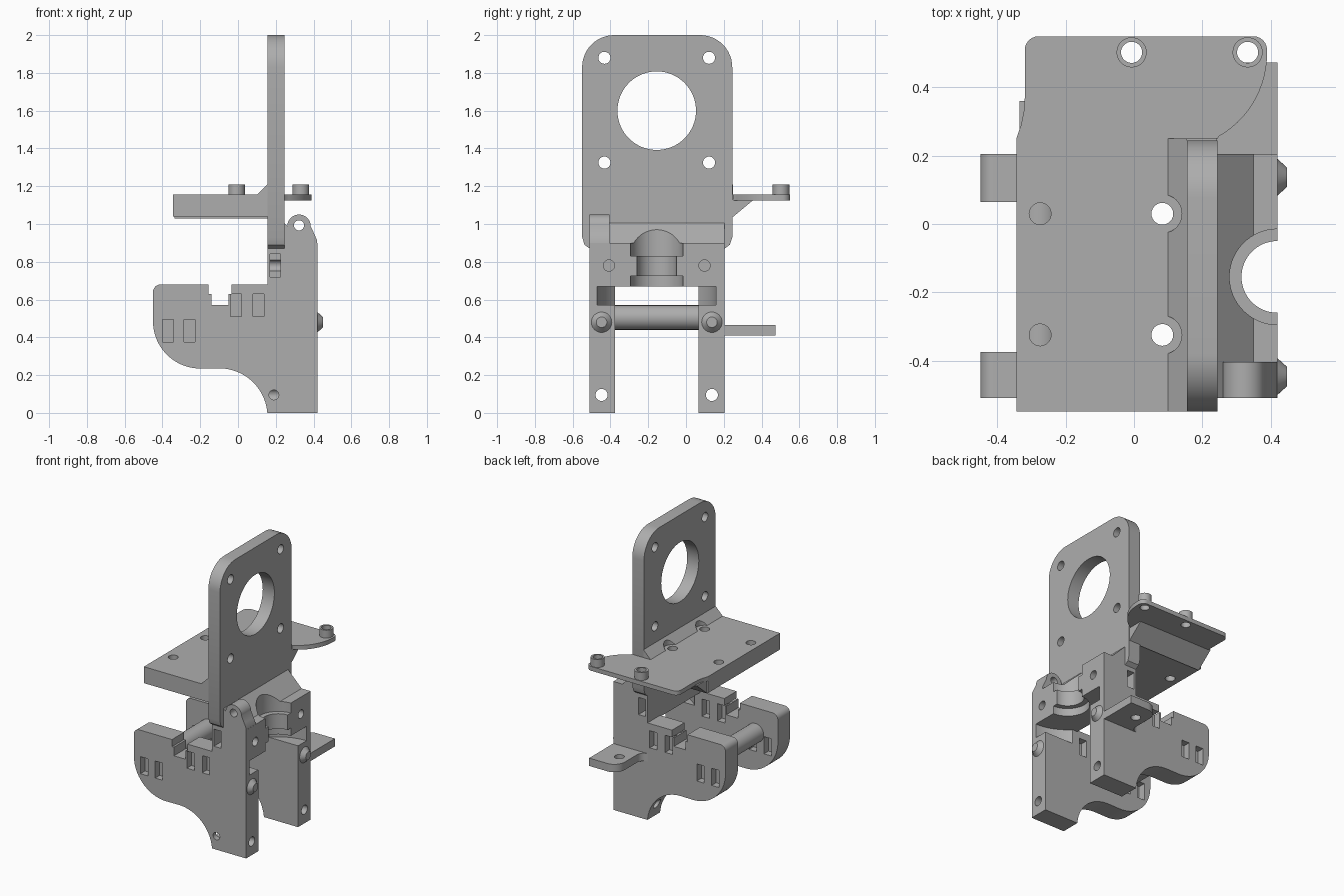
import bpy, bmesh
from math import cos, sin, radians
from mathutils import Matrix

old = bpy.data.objects.get("Cube")
if old:
    bpy.data.objects.remove(old, do_unlink=True)

grey = bpy.data.materials.new("plain grey")
grey.use_nodes = True
grey.diffuse_color = (0.42, 0.42, 0.42, 1)
grey.node_tree.nodes["Principled BSDF"].inputs["Base Color"].default_value = grey.diffuse_color


def finish(name, bm):
    bmesh.ops.recalc_face_normals(bm, faces=bm.faces)
    me = bpy.data.meshes.new(name)
    bm.to_mesh(me)
    bm.free()
    me.materials.append(grey)
    ob = bpy.data.objects.new(name, me)
    bpy.context.collection.objects.link(ob)
    return ob


def prism(name, pts, axis, a, b):
    """Extrude a 2D outline along x (y,z), y (x,z) or z (x,y)."""
    place = {"x": lambda p, t: (t, p[0], p[1]),
             "y": lambda p, t: (p[0], t, p[1]),
             "z": lambda p, t: (p[0], p[1], t)}[axis]
    bm = bmesh.new()
    low = [bm.verts.new(place(p, a)) for p in pts]
    high = [bm.verts.new(place(p, b)) for p in pts]
    bm.faces.new(low)
    bm.faces.new(high)
    for i in range(len(pts)):
        j = (i + 1) % len(pts)
        bm.faces.new((low[i], low[j], high[j], high[i]))
    return finish(name, bm)


def arc(u, v, r, start, end, n=12):
    angles = [radians(start + (end - start) * i / n) for i in range(n + 1)]
    return [(u + r * cos(t), v + r * sin(t)) for t in angles]


def rod(name, u, v, r, axis, a, b, n=48):
    return prism(name, arc(u, v, r, 0, 360, n)[:-1], axis, a, b)


def rect(u0, u1, v0, v1):
    return [(u0, v0), (u1, v0), (u1, v1), (u0, v1)]


def cut(ob, *cutters):
    for c in cutters:
        c.hide_render = True
        mod = ob.modifiers.new("cut", "BOOLEAN")
        mod.operation, mod.solver, mod.object = "DIFFERENCE", "EXACT", c
    dg = bpy.context.evaluated_depsgraph_get()
    dg.update()
    me = bpy.data.meshes.new_from_object(ob.evaluated_get(dg))
    ob.modifiers.clear()
    ob.data = me
    for c in cutters:
        bpy.data.objects.remove(c, do_unlink=True)


MID = -0.155  # centre line of the carriage in y

# Upright motor plate with rounded corners
plate = prism("motor_plate",
              [(-0.51, 0.87), (0.205, 0.87), (0.232, 0.89), (0.245, 0.93)]
              + arc(0.075, 1.83, 0.17, 0, 90) + arc(-0.38, 1.83, 0.17, 90, 180)
              + [(-0.55, 0.93), (-0.537, 0.89)], "x", 0.155, 0.245)
cut(plate, rod("bore", MID, 1.6, 0.208, "x", 0, 0.4, 64),
    *[rod("hole", y, z, 0.032, "x", 0, 0.4, 24)
      for y in (-0.432, 0.122) for z in (1.325, 1.88)])

# Horizontal shelf and the fillet against the plate
shelf = prism("shelf", rect(-0.345, 0.155, 1.04, 1.155), "y", -0.55, 0.25)
cut(shelf, *[rod("hole", x, y, 0.032, "z", 1, 1.3, 24)
             for x in (-0.275, 0.083) for y in (-0.325, 0.03)])
fillet = prism("shelf_fillet", [(0.1, 1.155), (0.155, 1.155), (0.155, 1.21)],
               "y", -0.55, 0.25)
cut(fillet, *[rod("relief", 0.083, y, 0.057, "z", 1.1, 1.3) for y in (-0.325, 0.03)])

# Thin rear extension with two hollow bosses and a gusset below
ext = prism("rear_extension",
            [(-0.345, 0.25), (-0.331, 0.29), (-0.323, 0.33), (-0.32, 0.37)]
            + arc(-0.28, 0.51, 0.04, 180, 90, 6) + arc(0.35, 0.51, 0.04, 90, 0, 6)
            + arc(0.11, 0.5, 0.28, -5, -60, 12) + [(0.245, 0.25)],
            "z", 1.125, 1.155)
bosses = (-0.007, 0.333)
cut(ext, *[rod("hole", x, 0.503, 0.031, "z", 1, 1.3, 32) for x in bosses])
for x in bosses:
    boss = rod("rear_boss", x, 0.503, 0.044, "z", 1.15, 1.21)
    cut(boss, rod("hole", x, 0.503, 0.031, "z", 1, 1.3, 32))
prism("rear_gusset", [(0.24, 1.03), (0.24, 1.13), (0.36, 1.13)], "x", -0.335, 0.242)

# Two side cheeks with belt-tie slots, screw holes and nut pockets
block_top = [(0.42, 0.9), (0.35, 0.9), (0.245, 1.005), (0.155, 1.005)]
notch = [(-0.035, 0.68), (-0.035, 0.63), (-0.05, 0.63), (-0.05, 0.57),
         (-0.14, 0.57), (-0.14, 0.63), (-0.155, 0.63), (-0.155, 0.68)]
cheek = ([(0.42, 0)] + block_top + [(0.155, 0.68)] + notch
         + arc(-0.41, 0.64, 0.04, 90, 180, 6) + arc(-0.2, 0.485, 0.25, 180, 270, 20)
         + arc(-0.1, -0.02, 0.256, 90, 4.5, 20))
slots = [(-0.4, 0.375), (-0.285, 0.375), (-0.04, 0.51), (0.08, 0.51)]
for name, y0, y1, side in (("front", -0.51, -0.375, -1), ("rear", 0.065, 0.205, 1)):
    ob = prism(name + "_cheek", cheek, "y", y0, y1)
    tools = [prism("slot", rect(x, x + 0.058, z, z + 0.12), "y", a, b)
             for x, z in slots for a, b in ((y0 - 0.1, y0 + 0.05), (y1 - 0.05, y1 + 0.1))]
    mid = MID + side * 0.292
    tools.append(rod("foot_hole", mid, 0.095, 0.032, "x", -0.1, 0.5, 24))
    tools.append(rod("clamp_hole", MID + side * 0.253, 0.78, 0.03, "x", 0.168, 0.5, 24))
    tools.append(rod("relief", 0.42, MID, 0.315, "z", 0.57, 0.67, 64))
    outer = y0 if side < 0 else y1
    tools.append(prism("nut_pocket", rect(0.17, 0.225, 0.72, 0.84), "y",
                       *sorted((outer + side * 0.1, outer - side * 0.11))))
    if side < 0:
        tools.append(rod("side_hole", 0.19, 0.095, 0.026, "y", -0.6, mid, 24))
    cut(ob, *tools)
    # Tapered screw tip on the end of the cheek
    bm = bmesh.new()
    bmesh.ops.create_cone(bm, cap_ends=True, segments=32, radius1=0.055,
                          radius2=0.028, depth=0.03,
                          matrix=Matrix.Translation((0.434, mid, 0.48))
                          @ Matrix.Rotation(radians(90), 4, "Y"))
    finish(name + "_screw_tip", bm)

# Nozzle clamp block with a grooved half bore
block = prism("clamp_block", [(0.155, 0.67), (0.42, 0.67)] + block_top, "y", -0.375, 0.065)
cut(block, rod("top_bore", 0.42, MID, 0.14, "z", 0.83, 1.1, 64),
    rod("neck_bore", 0.42, MID, 0.105, "z", 0.6, 0.9, 64),
    rod("bottom_bore", 0.42, MID, 0.14, "z", 0.6, 0.725, 64))

# Hinge ear on the front cheek
ear = prism("hinge_ear", [(0.262, 0.89), (0.42, 0.89), (0.418, 0.915), (0.405, 0.945)]
            + arc(0.323, 0.988, 0.062, 0, 180, 20), "y", -0.51, -0.405)
cut(ear, rod("pin_hole", 0.323, 0.993, 0.027, "y", -0.6, -0.3, 24))

# Round bar joining the cheeks
rod("cross_bar", -0.275, 0.505, 0.065, "y", -0.38, 0.07)

# Side tab with a hole
tab = prism("side_tab", [(0.42, 0.2), (0.42, 0.473)]
            + arc(0.28, 0.393, 0.08, 90, 180, 8) + [(0.2, 0.27)]
            + arc(0.15, 0.255, 0.05, 0, -90, 6) + [(0.15, 0.2)], "z", 0.41, 0.465)
cut(tab, rod("hole", 0.275, 0.345, 0.032, "z", 0.3, 0.6, 24))

# Smooth the rounds, keep the edges crisp
for ob in bpy.context.collection.objects:
    if ob.type == "MESH" and grey.name in ob.data.materials:
        ob.data.shade_smooth()
        ob.data.set_sharp_from_angle(angle=radians(30))
